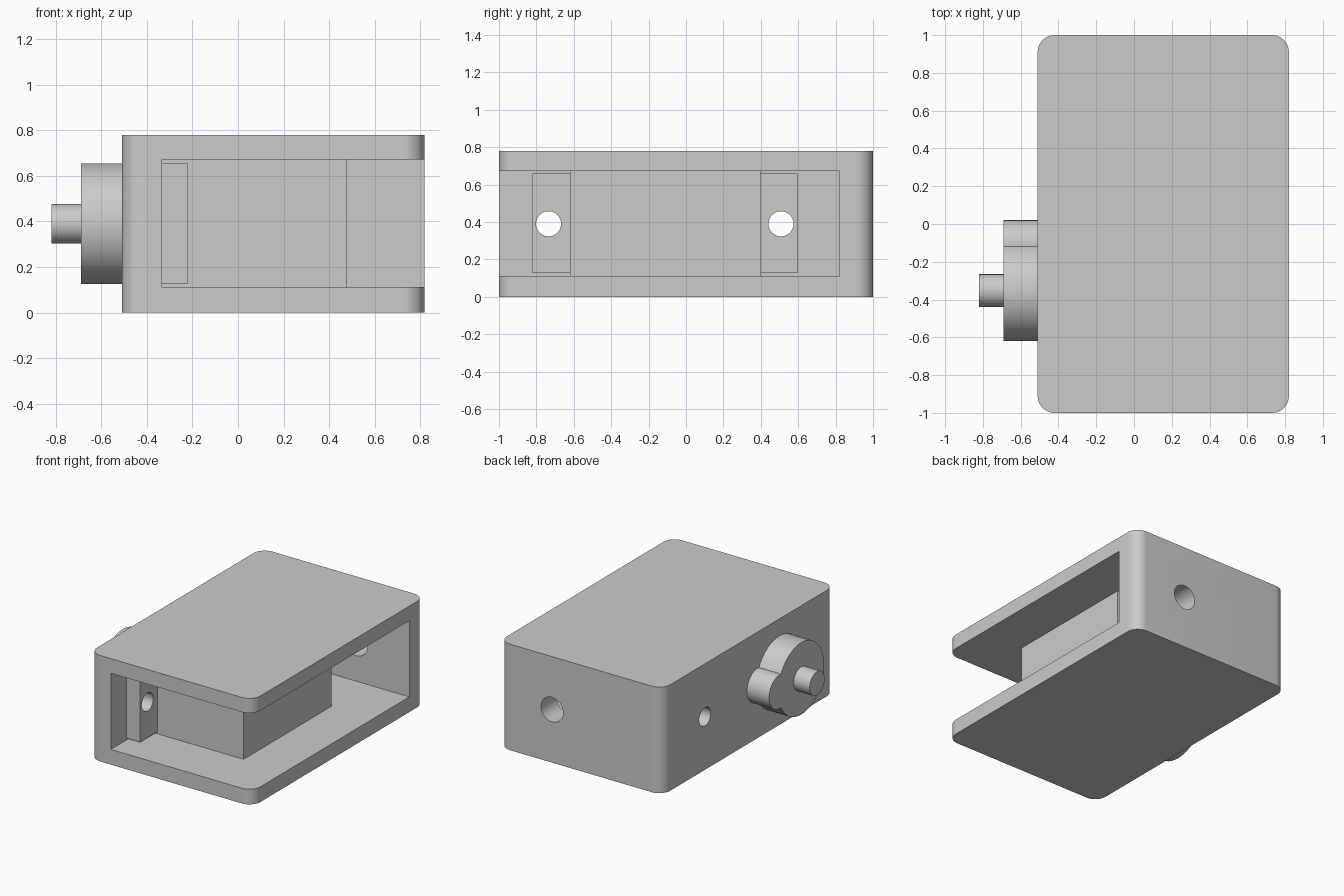
import bpy
import bmesh
from math import pi, radians
from mathutils import Matrix, Vector

if "Cube" in bpy.data.objects:
    bpy.data.objects.remove(bpy.data.objects["Cube"], do_unlink=True)

grey = bpy.data.materials.new("plain grey")
grey.use_nodes = True
grey.diffuse_color = (0.6, 0.6, 0.6, 1)
grey.node_tree.nodes["Principled BSDF"].inputs["Base Color"].default_value = (0.6, 0.6, 0.6, 1)

MID = 0.39                      # height of the shaft and screw axes


def finish(bm, name):
    bmesh.ops.recalc_face_normals(bm, faces=bm.faces)
    mesh = bpy.data.meshes.new(name)
    bm.to_mesh(mesh)
    bm.free()
    mesh.materials.append(grey)
    obj = bpy.data.objects.new(name, mesh)
    bpy.context.collection.objects.link(obj)
    return obj


def box(name, x, y, z, corner=0):
    """Box from (low, high) ranges, with optional rounded upright edges."""
    bm = bmesh.new()
    bmesh.ops.create_cube(bm, size=1)
    for v in bm.verts:
        v.co = Vector(r[0] if c < 0 else r[1] for c, r in zip(v.co, (x, y, z)))
    if corner:
        upright = [e for e in bm.edges if abs(e.verts[0].co.z - e.verts[1].co.z) > 0.1]
        bmesh.ops.bevel(bm, geom=upright, offset=corner, segments=12,
                        profile=0.5, affect='EDGES')
    return finish(bm, name)


def rod(name, axis, span, across, radius):
    """Cylinder at mid height along x or y, placed at 'across' on the other axis."""
    bm = bmesh.new()
    bmesh.ops.create_cone(bm, cap_ends=True, segments=64, radius1=radius,
                          radius2=radius, depth=span[1] - span[0])
    along = sum(span) / 2
    if axis == 'X':
        turn, place = Matrix.Rotation(pi / 2, 4, 'Y'), (along, across, MID)
    else:
        turn, place = Matrix.Rotation(pi / 2, 4, 'X'), (across, along, MID)
    bm.transform(Matrix.Translation(place) @ turn)
    return finish(bm, name)


def combine(target, tool, operation='DIFFERENCE'):
    mod = target.modifiers.new("combine", 'BOOLEAN')
    mod.object, mod.operation, mod.solver = tool, operation, 'EXACT'
    bpy.context.view_layer.objects.active = target
    bpy.ops.object.modifier_apply(modifier=mod.name)
    bpy.data.objects.remove(tool, do_unlink=True)


# Case, open at the front and on one side
case = box("case", (-0.51, 0.82), (-1, 1), (0, 0.78), corner=0.09)
combine(case, box("cavity", (-0.335, 1.2), (-1.4, 0.82), (0.112, 0.672)))
combine(case, rod("cable_hole", 'Y', (0.7, 1.2), 0.39, 0.09))

# Motor block filling the cavity height
motor = box("motor_block", (-0.345, 0.48), (-0.62, 0.40), (0.108, 0.676))

# Mounting tabs, with screw holes running through the case wall
tabs = []
for name, y, screw in (("front_tab", (-0.82, -0.61), -0.735),
                       ("back_tab", (0.39, 0.595), 0.508)):
    tab = box(name, (-0.345, -0.222), y, (0.126, 0.658))
    for part in (case, tab):
        combine(part, rod("screw_hole", 'X', (-0.7, 0), screw, 0.067))
    tabs.append(tab)

# Gear housing with its small side lobe, and the output shaft
housing = rod("gear_housing", 'X', (-0.69, -0.46), -0.354, 0.265)
combine(housing, rod("side_lobe", 'X', (-0.69, -0.46), -0.104, 0.124), 'UNION')
shaft = rod("output_shaft", 'X', (-0.82, -0.66), -0.353, 0.087)

# Smooth curves with crisp edges
for obj in (case, motor, housing, shaft, *tabs):
    bpy.ops.object.select_all(action='DESELECT')
    obj.select_set(True)
    bpy.context.view_layer.objects.active = obj
    bpy.ops.object.shade_smooth_by_angle(angle=radians(30))
